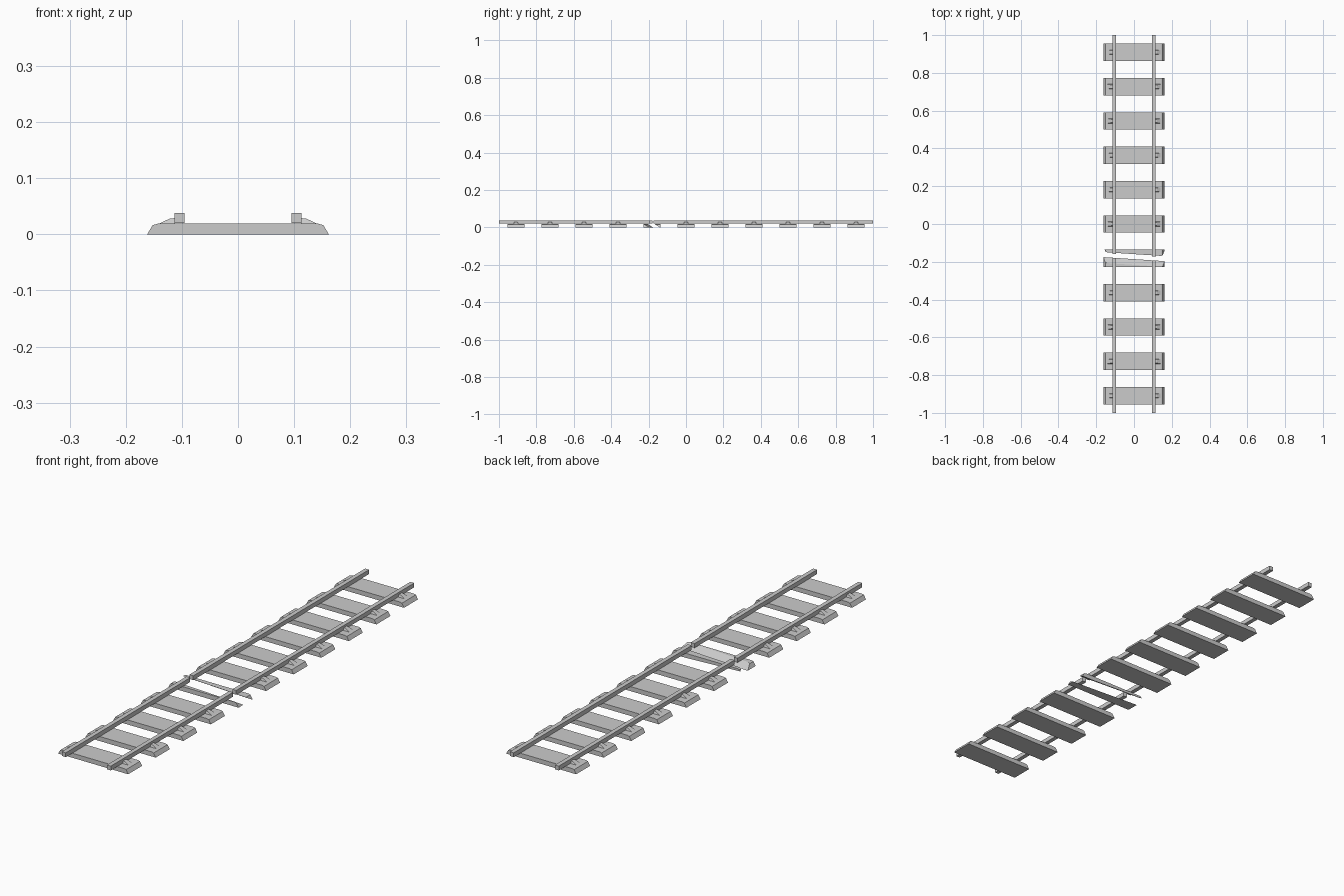
import bpy, bmesh
from mathutils import Vector

if "Cube" in bpy.data.objects:
    bpy.data.objects.remove(bpy.data.objects["Cube"])

SLANT = 0.066      # skew of the break across the track
SPACING = 2 / 11
BROKEN = 4


def finish(bm, name):
    bmesh.ops.recalc_face_normals(bm, faces=bm.faces[:])
    mesh = bpy.data.meshes.new(name)
    bm.to_mesh(mesh)
    bm.free()
    obj = bpy.data.objects.new(name, mesh)
    bpy.context.collection.objects.link(obj)
    return obj


def prism(profile, y0, y1):
    """Extrude an x-z profile along y."""
    bm = bmesh.new()
    face = bm.faces.new([bm.verts.new((x, y0, z)) for x, z in profile])
    ext = bmesh.ops.extrude_face_region(bm, geom=[face])
    moved = [v for v in ext["geom"] if isinstance(v, bmesh.types.BMVert)]
    bmesh.ops.translate(bm, vec=(0, y1 - y0, 0), verts=moved)
    return bm


def cut(bm, point, normal):
    """Remove what lies on the normal's side and cap the hole."""
    res = bmesh.ops.bisect_plane(bm, geom=bm.verts[:] + bm.edges[:] + bm.faces[:],
                                 plane_co=point, plane_no=Vector(normal).normalized(),
                                 clear_outer=True)
    edges = [e for e in res["geom_cut"] if isinstance(e, bmesh.types.BMEdge)]
    bmesh.ops.holes_fill(bm, edges=edges)


half = [(0.162, 0), (0.152, 0.0165), (0.143, 0.019)]
sleeper_profile = half + [(-x, z) for x, z in reversed(half)]
clip_profile = [(0.143, 0.018), (0.122, 0.028), (0.112, 0.029), (0.112, 0.018)]


def sleeper(y):
    return prism(sleeper_profile, y - 0.046, y + 0.046)


# Sleepers with a rail clip at each end
for i in range(11):
    y = (i - 5) * SPACING
    if i == BROKEN:
        continue
    finish(sleeper(y), f"sleeper_{i}")
    for side in (-1, 1):
        bm = prism([(side * x, z) for x, z in clip_profile], y - 0.013, y + 0.013)
        for v in bm.verts:
            if v.co.z > 0.02:
                v.co.y = y + (v.co.y - y) * 0.7
        finish(bm, f"rail_clip_{i}_{'left' if side < 0 else 'right'}")

# Snapped sleeper, two halves with slanted break faces
yb = (BROKEN - 5) * SPACING
break_normal = Vector((SLANT, 1, 1.6))
bm = sleeper(yb)
cut(bm, (0, -0.186, 0), break_normal)
finish(bm, "broken_sleeper_front")
bm = sleeper(yb)
cut(bm, (0, -0.129, 0), -break_normal)
finish(bm, "broken_sleeper_back")

# Rails, each parted at the break
for side, word in ((-1, "left"), (1, "right")):
    x0, x1 = side * 0.095, side * 0.113
    rail = [(x0, 0.02), (x1, 0.02), (x1, 0.038), (x0, 0.038)]
    bm = prism(rail, -1, 0)
    cut(bm, (0, -0.186, 0), (SLANT, 1, 0))
    finish(bm, f"rail_{word}_front")
    bm = prism(rail, -0.5, 1)
    cut(bm, (0, -0.166, 0), (-SLANT, -1, 0))
    finish(bm, f"rail_{word}_back")
